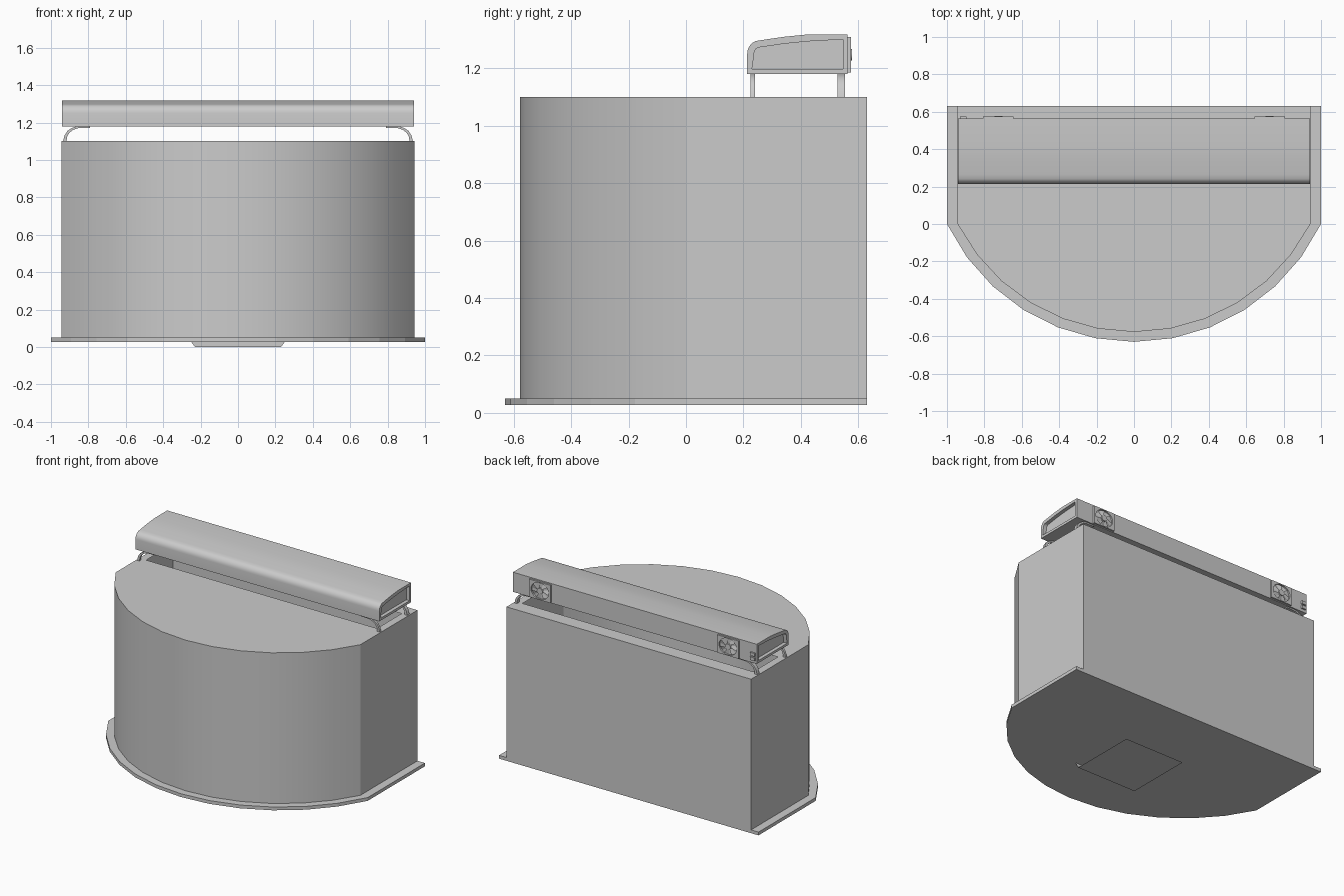
import bpy, bmesh, math

if "Cube" in bpy.data.objects:
    bpy.data.objects.remove(bpy.data.objects["Cube"])

grey = bpy.data.materials.new("plain_grey")
grey.diffuse_color = (0.6, 0.6, 0.6, 1)
grey.use_nodes = True
grey.node_tree.nodes["Principled BSDF"].inputs["Base Color"].default_value = grey.diffuse_color


def finish(name, bm, smooth=None):
    me = bpy.data.meshes.new(name)
    bm.to_mesh(me)
    bm.free()
    ob = bpy.data.objects.new(name, me)
    bpy.context.collection.objects.link(ob)
    me.materials.append(grey)
    if smooth:
        bpy.ops.object.select_all(action='DESELECT')
        ob.select_set(True)
        bpy.context.view_layer.objects.active = ob
        bpy.ops.object.shade_smooth_by_angle(angle=math.radians(smooth))
    return ob


def prism(bm, pts, vec):
    """Closed solid: polygon of 3D points swept along vec."""
    lo = [bm.verts.new(p) for p in pts]
    hi = [bm.verts.new([a + b for a, b in zip(p, vec)]) for p in pts]
    n = len(pts)
    faces = [bm.faces.new(lo), bm.faces.new(hi)]
    for i in range(n):
        j = (i + 1) % n
        faces.append(bm.faces.new((lo[i], lo[j], hi[j], hi[i])))
    bmesh.ops.recalc_face_normals(bm, faces=faces)
    return faces


def box(bm, x0, x1, y0, y1, z0, z1):
    prism(bm, [(x0, y0, z0), (x1, y0, z0), (x1, y1, z0), (x0, y1, z0)], (0, 0, z1 - z0))


def bow(half, front, z, back=0.63, n=12):
    """Straight back and sides with a circular bowed front."""
    r = (half * half + front * front) / (2 * front)
    a = math.asin(half / r)
    arc = [(r * math.sin(t), r - front - r * math.cos(t), z)
           for t in (-a + 2 * a * i / n for i in range(n + 1))]
    return arc + [(half, back, z), (-half, back, z)]


# Base plate
bm = bmesh.new()
prism(bm, bow(1.0, 0.63, 0.027), (0, 0, 0.023))
finish("base_plate", bm)

# Underside pad: flat sheet with a flared front lip
bm = bmesh.new()
a, b, c, d = [bm.verts.new(p) for p in
              [(-0.23, -0.27, 0), (-0.23, 0.2, 0), (0.23, 0.2, 0), (0.23, -0.27, 0)]]
e, f = bm.verts.new((0.25, -0.27, 0.027)), bm.verts.new((-0.25, -0.27, 0.027))
bm.faces.new((a, b, c, d))
bm.faces.new((a, d, e, f))
finish("underside_pad", bm)

# Tank: thin shell, with a rectangular feeding opening in its top
bm = bmesh.new()
low = [bm.verts.new(p) for p in bow(0.943, 0.577, 0.05)]
top = [bm.verts.new(p) for p in bow(0.943, 0.577, 1.10)]
n = len(low)
for i in range(n):
    j = (i + 1) % n
    bm.faces.new((low[i], low[j], top[j], top[i]))
hole = [bm.verts.new((x, y, 1.10)) for x, y in
        [(-0.89, 0.26), (0.89, 0.26), (0.89, 0.53), (-0.89, 0.53)]]
bm.faces.new(top[:13] + [hole[1], hole[0]])
bm.faces.new((top[12], top[13], hole[2], hole[1]))
bm.faces.new((top[13], top[14], hole[3], hole[2]))
bm.faces.new((top[14], top[0], hole[0], hole[3]))
finish("tank", bm, 30)

# Light hood with recessed end caps
profile = [(0.563, 1.18), (0.563, 1.317), (0.42, 1.317), (0.34, 1.309), (0.265, 1.298)]
for k in range(1, 7):
    t = math.radians(100 + 80 * k / 6)
    profile.append((0.260 + 0.047 * math.cos(t), 1.250 + 0.048 * math.sin(t)))
profile.append((0.213, 1.18))
bm = bmesh.new()
faces = prism(bm, [(-0.94, y, z) for y, z in profile], (1.88, 0, 0))
for cap in faces[:2]:
    bmesh.ops.inset_region(bm, faces=[cap], thickness=0.024)
    s = -1 if cap.calc_center_median().x > 0 else 1
    inner = bmesh.ops.extrude_discrete_faces(bm, faces=[cap])["faces"][0]
    bmesh.ops.translate(bm, verts=inner.verts, vec=(s * 0.025, 0, 0))
finish("light_hood", bm, 30)

# Curved bracket legs, front and back at both ends
path = [(0.935, 1.10), (0.928, 1.13), (0.912, 1.155), (0.89, 1.17), (0.86, 1.18), (0.79, 1.18),
        (0.79, 1.172), (0.855, 1.170), (0.882, 1.160), (0.902, 1.145), (0.913, 1.125), (0.917, 1.10)]
bm = bmesh.new()
for s in (-1, 1):
    for y0, w in ((0.224, 0.016), (0.527, 0.026)):
        prism(bm, [(s * x, y0, z) for x, z in path], (0, w, 0))
finish("bracket_legs", bm, 30)

# Cooling fans on the back: square frame with round opening, blades and hub
for side, cx in (("left", -0.725), ("right", 0.725)):
    cz, hw, hh, r, y0, y1, seg = 1.247, 0.082, 0.062, 0.057, 0.563, 0.575, 32
    bm = bmesh.new()
    rings = []
    for y, square in ((y0, True), (y1, True), (y1, False), (y0 + 0.001, False)):
        ring = []
        for i in range(seg):
            t = 2 * math.pi * i / seg
            u, v = math.cos(t), math.sin(t)
            k = 1 / max(abs(u), abs(v))
            x, z = (u * k * hw, v * k * hh) if square else (u * r * 1.2, v * r)
            ring.append(bm.verts.new((cx + x, y, cz + z)))
        rings.append(ring)
    for p, q in zip(rings, rings[1:]):
        for i in range(seg):
            j = (i + 1) % seg
            bm.faces.new((p[i], p[j], q[j], q[i]))
    bm.faces.new(rings[-1])
    bmesh.ops.recalc_face_normals(bm, faces=bm.faces[:])
    finish(side + "_fan_frame", bm, 30)

    bm = bmesh.new()
    prism(bm, [(cx + 0.022 * math.cos(t), y0, cz + 0.02 * math.sin(t))
               for t in (2 * math.pi * i / 20 for i in range(20))], (0, 0.014, 0))
    for k in range(7):
        t0 = 2 * math.pi * k / 7
        pts = [(0.018, 0.0, 0.568), (0.054, 0.15, 0.566),
               (0.054, 0.72, 0.573), (0.018, 0.5, 0.574)]
        blade = [bm.verts.new((cx + 1.2 * q * math.cos(t0 + t), y, cz + q * math.sin(t0 + t)))
                 for q, t, y in pts]
        bm.faces.new(blade[::-1])
    finish(side + "_fan_blades", bm, 30)

# Power switch and socket
bm = bmesh.new()
for z in (1.20, 1.232):
    box(bm, -0.93, -0.895, 0.56, 0.574, z, z + 0.022)
finish("power_switches", bm)
